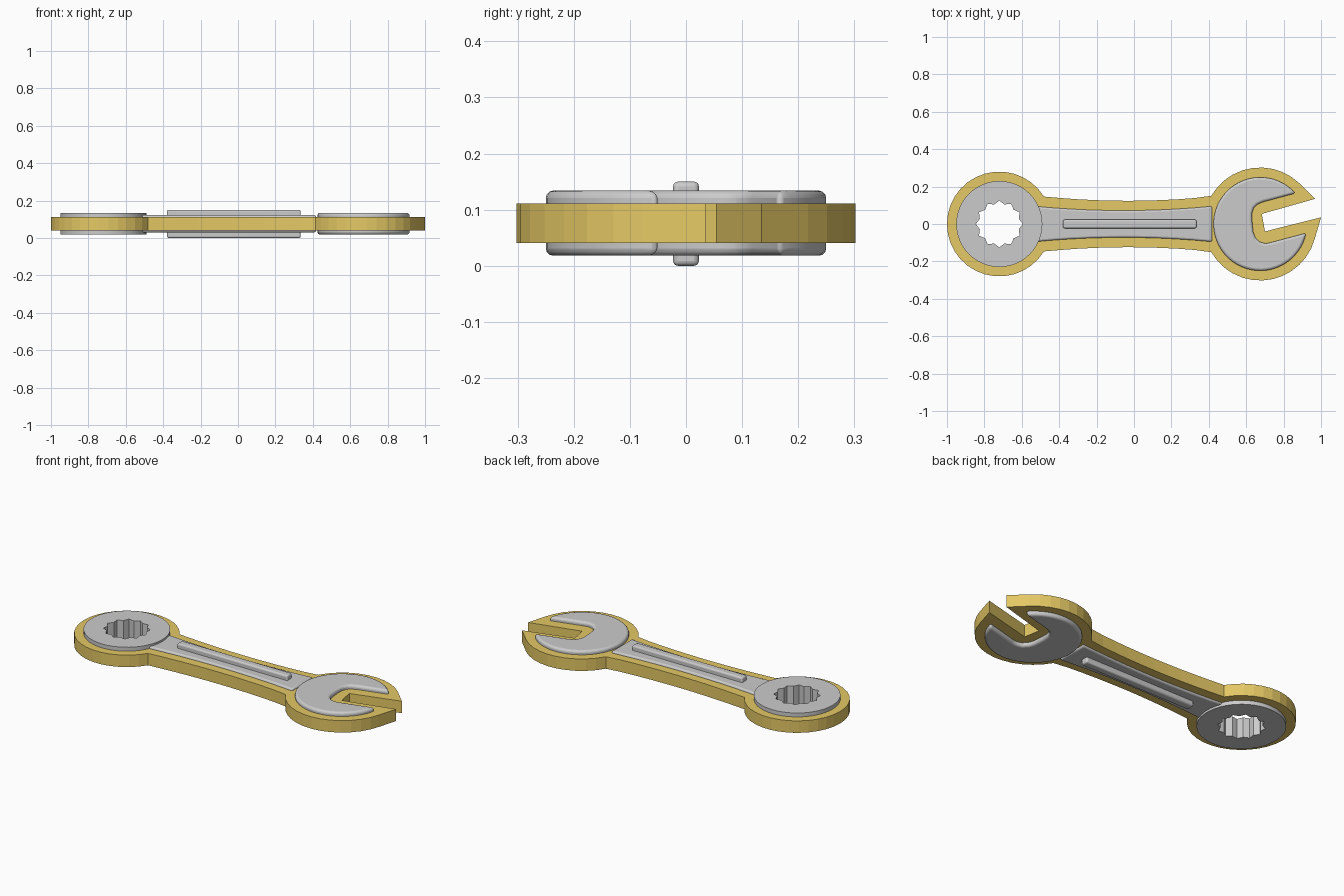
import bpy, bmesh
from math import sin, cos, pi, radians, asin, sqrt, atan2

if "Cube" in bpy.data.objects:
    bpy.data.objects.remove(bpy.data.objects["Cube"])

RING_X, JAW_X = -0.72, 0.675
TILT = radians(15)


def arc(cx, r, a0, a1, n):
    """Points on a circle centred at (cx, 0), angles in degrees."""
    return [(cx + r * cos(radians(a0 + (a1 - a0) * i / n)),
             r * sin(radians(a0 + (a1 - a0) * i / n))) for i in range(n + 1)]


def jaw(points):
    """Tilted jaw coordinates to world."""
    return [(JAW_X + u * cos(TILT) - v * sin(TILT),
             u * sin(TILT) + v * cos(TILT)) for u, v in points]


def star(r_out, r_in):
    return [(RING_X + (r_in if i % 2 else r_out) * cos(pi * i / 12),
             (r_in if i % 2 else r_out) * sin(pi * i / 12)) for i in range(24)]


def slab(name, loops, z0, z1, bevel=0, angle=30):
    """Extrude an outline (plus optional hole loops) from z0 to z1."""
    bm = bmesh.new()
    edges = []
    for loop in loops:
        vs = [bm.verts.new((x, y, z0)) for x, y in loop]
        if len(loops) == 1:
            bm.faces.new(vs)
        else:
            edges += [bm.edges.new((vs[i - 1], vs[i])) for i in range(len(vs))]
    if edges:
        bmesh.ops.triangle_fill(bm, use_beauty=True, use_dissolve=False, edges=edges)
    ext = bmesh.ops.extrude_face_region(bm, geom=bm.faces[:], use_keep_orig=True)
    top = [g for g in ext["geom"] if isinstance(g, bmesh.types.BMVert)]
    bmesh.ops.translate(bm, verts=top, vec=(0, 0, z1 - z0))
    bmesh.ops.recalc_face_normals(bm, faces=bm.faces[:])
    mesh = bpy.data.meshes.new(name)
    bm.to_mesh(mesh)
    bm.free()
    ob = bpy.data.objects.new(name, mesh)
    bpy.context.collection.objects.link(ob)
    bpy.ops.object.select_all(action='DESELECT')
    ob.select_set(True)
    bpy.context.view_layer.objects.active = ob
    if angle:
        bpy.ops.object.shade_smooth_by_angle(angle=radians(angle))
    if bevel:
        m = ob.modifiers.new("round_edges", 'BEVEL')
        m.width, m.segments = bevel, 3
        m.limit_method, m.angle_limit = 'ANGLE', radians(50)
    return ob


def waist(x0, x1, end, mid, n=10):
    """Upper edge of the waisted handle, left to right."""
    c, h = (x0 + x1) / 2, (x1 - x0) / 2
    return [(x0 + (x1 - x0) * i / n,
             mid + (end - mid) * ((x0 + (x1 - x0) * i / n - c) / h) ** 2)
            for i in range(n + 1)]


def flip(points):
    return [(x, -y) for x, y in reversed(points)]


# Gold border plate following the whole wrench outline
edge = waist(-0.48, 0.415, 0.147, 0.124)
outline = arc(RING_X, 0.28, 329, 31, 28)[::-1]
outline = arc(RING_X, 0.28, 328.5, 31.5, 28)        # ring, clockwise via the left
outline += edge[1:-1]
outline += arc(JAW_X, 0.302, 150, 46, 10)           # upper jaw outside
outline += jaw([(0.318, 0.054), (0.022, 0.05),      # slot
                (0.014, -0.045), (0.323, -0.05)])
outline += arc(JAW_X, 0.302, -15, -150, 13)         # lower jaw outside
outline += flip(edge)[1:-1]
border = slab("gold_border", [outline, star(0.126, 0.109)], 0.041, 0.111, angle=0)
gold = bpy.data.materials.new("gold")
gold.diffuse_color = (0.78, 0.58, 0.13, 1)
gold.use_nodes = True
gold.node_tree.nodes["Principled BSDF"].inputs["Base Color"].default_value = gold.diffuse_color
border.data.materials.append(gold)

# Ring end with twelve-point hole
slab("ring_head", [arc(RING_X, 0.23, 0, 352.5, 47), star(0.125, 0.108)], 0.018, 0.134)

# Open jaw end
R, W = 0.25, 0.11
a = asin(W / R) * 180 / pi
head = jaw([(x - JAW_X, y) for x, y in arc(JAW_X, R, a, 360 - a, 48)])
head += jaw([(0.03, -0.11), (0.0, -0.108), (-0.03, -0.09), (-0.045, -0.06),
             (-0.047, -0.03), (-0.038, 0.025), (-0.027, 0.068), (-0.01, 0.093),
             (0.012, 0.105), (0.045, 0.11)])
slab("open_jaw_head", [head], 0.018, 0.134, bevel=0.013)

# Handle
side = waist(-0.53, 0.418, 0.095, 0.072)
slab("handle", [side + flip(side)], 0.03, 0.122, bevel=0.01)

# Raised rib on both faces of the handle
slab("handle_rib", [[(-0.38, -0.023), (0.335, -0.023), (0.335, 0.023), (-0.38, 0.023)]],
     0.0, 0.15, bevel=0.009)
